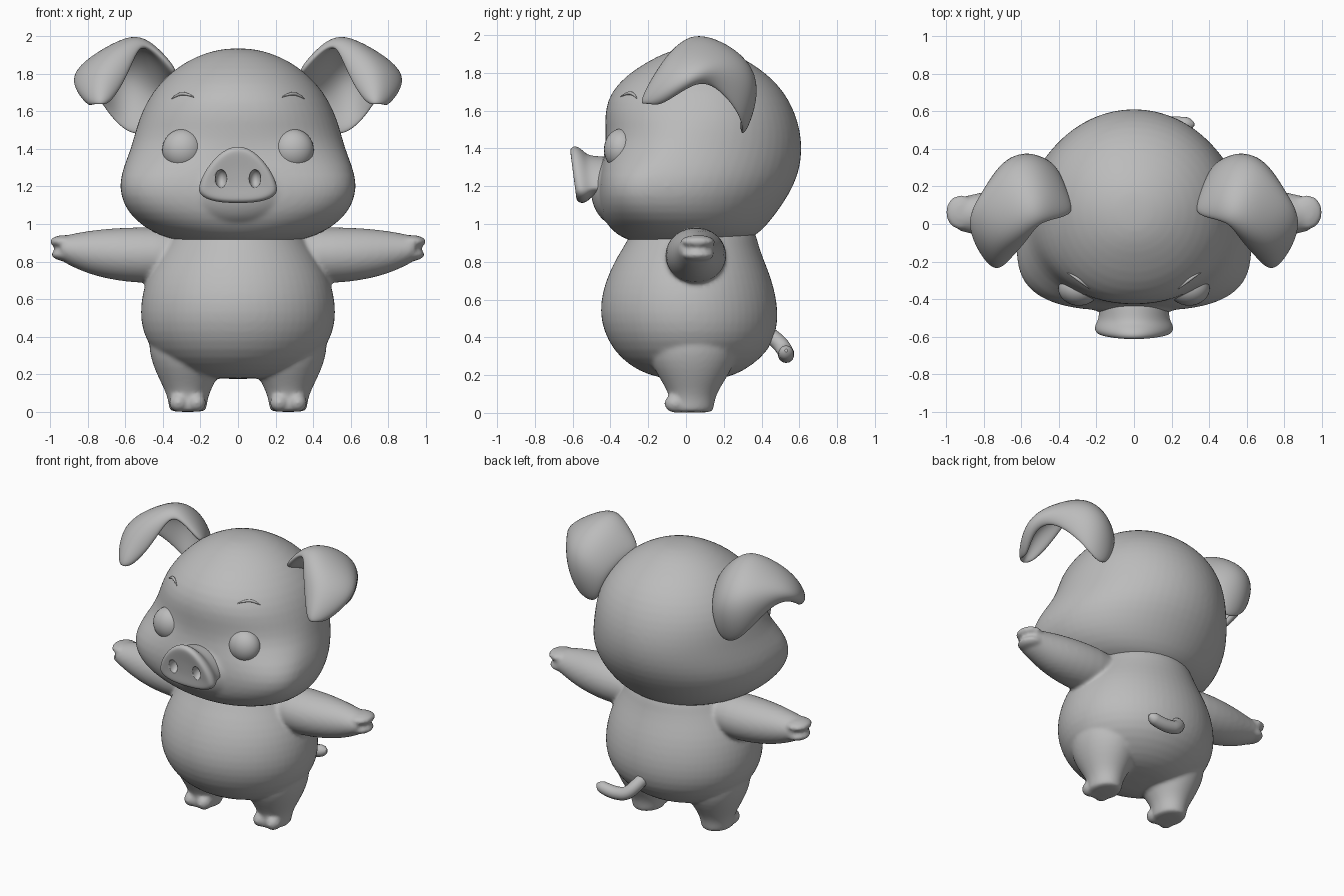
import bpy
import bmesh
from math import cos, sin, pi, copysign
from mathutils import Vector
from mathutils.bvhtree import BVHTree

cube = bpy.data.objects.get("Cube")
if cube:
    bpy.data.objects.remove(cube, do_unlink=True)

clay = bpy.data.materials.new("grey_clay")
clay.use_nodes = True
clay.diffuse_color = (0.5, 0.5, 0.5, 1)
clay.node_tree.nodes["Principled BSDF"].inputs["Base Color"].default_value = clay.diffuse_color


def finish(bm, name):
    bmesh.ops.recalc_face_normals(bm, faces=bm.faces)
    for face in bm.faces:
        face.smooth = True
    mesh = bpy.data.meshes.new(name)
    bm.to_mesh(mesh)
    bm.free()
    mesh.materials.append(clay)
    obj = bpy.data.objects.new(name, mesh)
    bpy.context.collection.objects.link(obj)
    return obj


def spow(value, power):
    return copysign(abs(value) ** power, value)


def loft(name, rings, place, segments=32):
    """Skin rings of (height, half width, low, high, middle, low-side squareness)."""
    bm = bmesh.new()
    loops = []
    for h, a, low, high, *extra in rings:
        mid, square = extra if extra else ((low + high) / 2, 2)
        loop = []
        for i in range(segments):
            c, s = cos(2 * pi * i / segments), sin(2 * pi * i / segments)
            power = 2 / square if s < 0 else 1
            reach = (mid - low) if s < 0 else (high - mid)
            loop.append(bm.verts.new(place(a * spow(c, power), mid + reach * spow(s, power), h)))
        loops.append(loop)
    for lower, upper in zip(loops, loops[1:]):
        for i in range(segments):
            j = (i + 1) % segments
            bm.faces.new((lower[i], lower[j], upper[j], upper[i]))
    bm.faces.new(loops[0])
    bm.faces.new(loops[-1])
    return finish(bm, name)


def ellipsoid(name, center, radii):
    bm = bmesh.new()
    bmesh.ops.create_uvsphere(bm, u_segments=32, v_segments=20, radius=1)
    bmesh.ops.scale(bm, vec=radii, verts=bm.verts)
    bmesh.ops.translate(bm, vec=center, verts=bm.verts)
    return finish(bm, name)


def tube(name, points, radii):
    curve = bpy.data.curves.new(name, "CURVE")
    curve.dimensions = "3D"
    curve.bevel_depth = 1
    curve.bevel_resolution = 5
    curve.use_fill_caps = True
    spline = curve.splines.new("NURBS")
    spline.points.add(len(points) - 1)
    spline.use_endpoint_u = True
    spline.order_u = 3
    for point, co, radius in zip(spline.points, points, radii):
        point.co = (*co, 1)
        point.radius = radius
    curve.materials.append(clay)
    obj = bpy.data.objects.new(name, curve)
    bpy.context.collection.objects.link(obj)
    return obj


def subdivide(obj, levels=2):
    mod = obj.modifiers.new("subdivide", "SUBSURF")
    mod.levels = mod.render_levels = levels


def blend(objects, name, iterations):
    """Fuse overlapping parts into one soft skin."""
    with bpy.context.temp_override(active_object=objects[0], object=objects[0],
                                   selected_objects=objects, selected_editable_objects=objects):
        bpy.ops.object.join()
    obj = objects[0]
    obj.name = name
    subdivide(obj, 1)
    mod = obj.modifiers.new("fuse", "REMESH")
    mod.mode = "VOXEL"
    mod.voxel_size = 0.0125
    mod.use_smooth_shade = True
    mod = obj.modifiers.new("soften", "SMOOTH")
    mod.factor = 0.5
    mod.iterations = iterations


SIDES = (("left", 1), ("right", -1))

# Pear-shaped torso
torso = loft("torso", [
    (0.175, 0.16, -0.08, 0.16), (0.2, 0.27, -0.2, 0.26), (0.25, 0.37, -0.3, 0.35),
    (0.33, 0.462, -0.385, 0.44), (0.43, 0.511, -0.437, 0.482), (0.53, 0.523, -0.458, 0.49),
    (0.63, 0.511, -0.447, 0.476), (0.73, 0.482, -0.415, 0.447), (0.83, 0.425, -0.365, 0.405),
    (0.92, 0.365, -0.305, 0.375), (1.05, 0.3, -0.25, 0.35)], lambda a, b, h: (a, b, h))
skin = [torso]

# Limbs with split hooves, fused with the torso
for side, sx in SIDES:
    skin.append(loft(side + "_leg", [
        (0, 0.09, -0.085, 0.135), (0.015, 0.1, -0.095, 0.147), (0.07, 0.105, -0.085, 0.152),
        (0.12, 0.124, -0.1, 0.172), (0.2, 0.165, -0.15, 0.225), (0.28, 0.196, -0.195, 0.265),
        (0.36, 0.21, -0.2, 0.275), (0.46, 0.2, -0.15, 0.22), (0.56, 0.14, -0.08, 0.14)],
        lambda a, b, h: (sx * (0.267 + a), b, h)))
    skin.append(loft(side + "_arm", [
        (0.25, 0.15, 0.7, 0.97), (0.45, 0.165, 0.683, 0.984), (0.58, 0.158, 0.69, 0.982),
        (0.7, 0.141, 0.709, 0.975), (0.8, 0.118, 0.737, 0.963), (0.88, 0.1, 0.772, 0.948),
        (0.93, 0.09, 0.798, 0.937), (0.95, 0.07, 0.825, 0.92)],
        lambda a, b, h: (sx * h, 0.052 + a, b)))
    skin.append(ellipsoid(side + "_upper_finger", (sx * 0.92, 0.062, 0.906), (0.082, 0.092, 0.035)))
    skin.append(ellipsoid(side + "_lower_finger", (sx * 0.912, 0.062, 0.838), (0.08, 0.088, 0.036)))
    for toe, x in (("inner", 0.22), ("outer", 0.316)):
        skin.append(ellipsoid(side + "_" + toe + "_toe", (sx * x, -0.055, 0.05), (0.05, 0.06, 0.05)))
blend(skin, "body", 5)

# Head with full, squarish cheeks and a round back
head = loft("head", [
    (0.885, 0.15, -0.15, 0.2, 0, 2), (0.907, 0.32, -0.3, 0.31, 0, 2),
    (0.95, 0.45, -0.38, 0.39, -0.03, 2.3), (1.02, 0.551, -0.437, 0.452, -0.07, 2.6),
    (1.1, 0.611, -0.462, 0.512, -0.1, 2.9), (1.2, 0.637, -0.467, 0.574, -0.1, 3.1),
    (1.3, 0.614, -0.45, 0.608, -0.07, 2.8), (1.4, 0.572, -0.427, 0.618, 0, 2.2),
    (1.5, 0.547, -0.428, 0.607, 0.04, 2.1), (1.6, 0.513, -0.433, 0.576, 0.07, 2.2),
    (1.7, 0.459, -0.4, 0.522, 0.07, 2.1), (1.79, 0.378, -0.315, 0.437, 0.07, 2),
    (1.86, 0.285, -0.205, 0.335, 0.07, 2), (1.913, 0.17, -0.1, 0.23, 0.07, 2),
    (1.935, 0.06, 0, 0.13, 0.07, 2)], lambda a, b, h: (a, b, h))
surface = BVHTree.FromPolygons([v.co for v in head.data.vertices],
                               [p.vertices for p in head.data.polygons])
muzzle = ellipsoid("muzzle", (0, -0.36, 1.18), (0.29, 0.145, 0.19))
blend([head, muzzle], "head", 12)

# Snout: rounded triangle on a short stem, leaning forward at the top
snout = loft("snout", [
    (0.34, 0.2, 1.14, 1.35, 1.2, 2.4), (0.46, 0.188, 1.15, 1.36, 1.2, 2.4),
    (0.51, 0.188, 1.15, 1.365, 1.2, 2.4), (0.537, 0.203, 1.12, 1.4, 1.19, 2.5),
    (0.57, 0.214, 1.107, 1.418, 1.19, 2.4), (0.597, 0.195, 1.12, 1.4, 1.19, 2.4),
    (0.597, 0.16, 1.145, 1.365, 1.2, 2.4), (0.59, 0.08, 1.2, 1.29, 1.23, 2)],
    lambda a, b, h: (a * (1 - 1.1 * max(0, b - 1.2)), -h - (b - 1.26) * 0.13, b))
subdivide(snout)
for side, sx in SIDES:
    cutter = ellipsoid(side + "_nostril_cutter", (sx * 0.09, -0.595, 1.24), (0.031, 0.05, 0.049))
    cutter.hide_render = True
    cutter.hide_set(True)
    mod = snout.modifiers.new("nostril", "BOOLEAN")
    mod.operation = "DIFFERENCE"
    mod.object = cutter

# Bulging eyes and faint brows
for side, sx in SIDES:
    ellipsoid(side + "_eye", (sx * 0.293, -0.342, 1.395), (0.11, 0.092, 0.11))
    arc = []
    for x, z in ((0.235, 1.675), (0.275, 1.695), (0.32, 1.69), (0.355, 1.665)):
        hit = surface.ray_cast(Vector((sx * x, -2, z)), Vector((0, 1, 0)))[0]
        arc.append(hit + Vector((0, 0.006, 0)))
    tube(side + "_brow", arc, (0.002, 0.009, 0.009, 0.002))

# Floppy ears: rows run root to tip, columns front rim to back rim
EAR = [
    [(0.31, 0.05, 1.79), (0.35, 0.16, 1.77), (0.41, 0.31, 1.67), (0.47, 0.29, 1.47)],
    [(0.42, 0.02, 1.91), (0.46, 0.18, 1.94), (0.54, 0.42, 1.78), (0.58, 0.3, 1.46)],
    [(0.51, 0, 1.96), (0.56, 0.09, 2.03), (0.68, 0.39, 1.85), (0.69, 0.29, 1.57)],
    [(0.55, -0.06, 1.87), (0.65, -0.06, 1.97), (0.8, 0.19, 1.88), (0.79, 0.13, 1.76)],
    [(0.61, -0.13, 1.73), (0.75, -0.17, 1.83), (0.93, 0.03, 1.79), (0.83, 0, 1.73)],
    [(0.69, -0.2, 1.63), (0.73, -0.25, 1.63), (0.78, -0.2, 1.63), (0.77, -0.14, 1.62)]]
for side, sx in SIDES:
    bm = bmesh.new()
    grid = [[bm.verts.new((sx * x, y, z)) for x, y, z in row] for row in EAR]
    for near, far in zip(grid, grid[1:]):
        for i in range(len(near) - 1):
            bm.faces.new((near[i], near[i + 1], far[i + 1], far[i]))
    ear = finish(bm, side + "_ear")
    mod = ear.modifiers.new("thickness", "SOLIDIFY")
    mod.thickness = 0.055
    mod.offset = 0
    subdivide(ear, 3)

# Curled tail
tube("tail", [(0.02, 0.43, 0.42), (0.04, 0.49, 0.38), (0.09, 0.53, 0.32), (0.17, 0.53, 0.305),
              (0.24, 0.53, 0.31), (0.3, 0.53, 0.325), (0.32, 0.53, 0.33)],
     (0.042, 0.042, 0.043, 0.043, 0.042, 0.038, 0.008))
